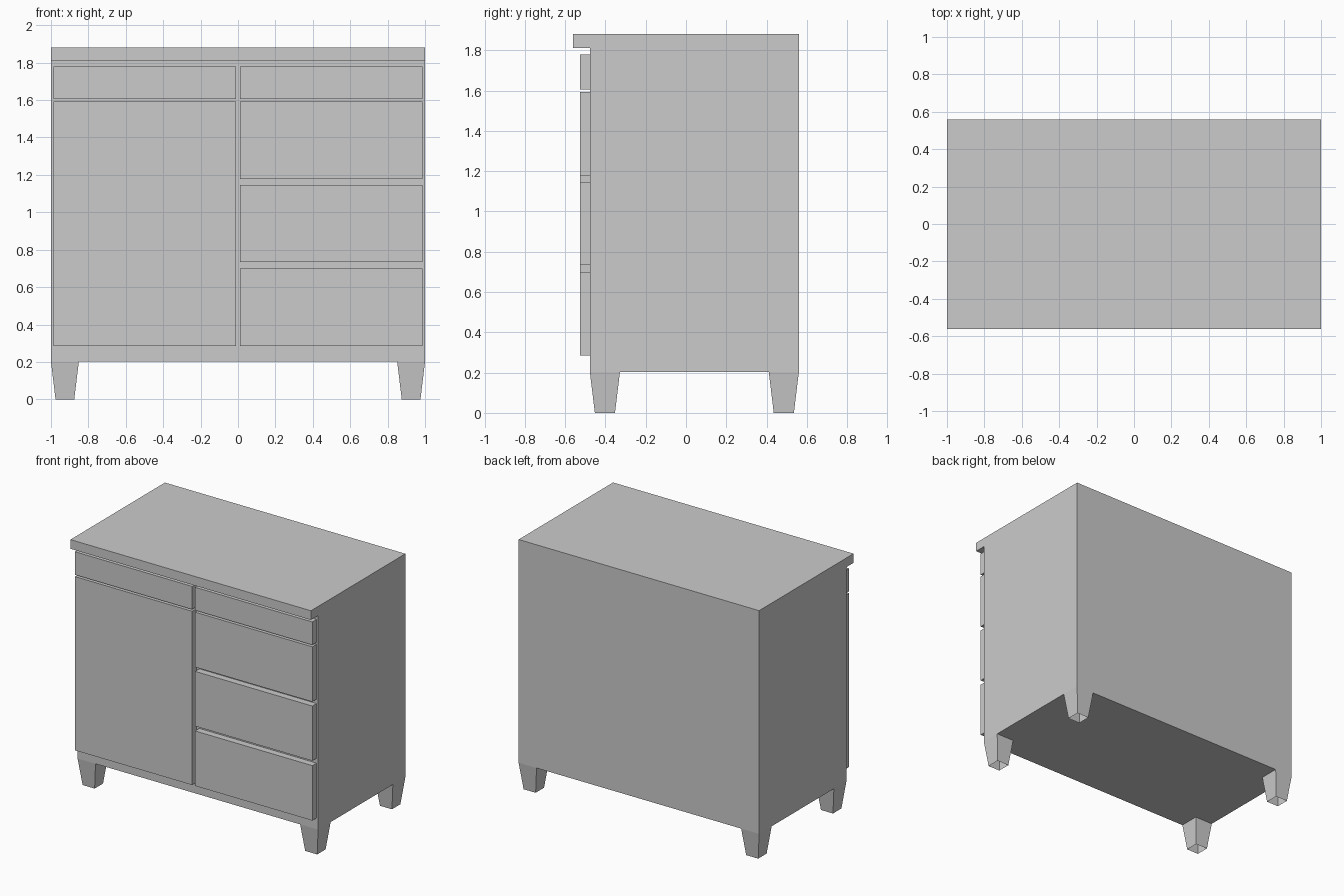
import bpy, bmesh

if "Cube" in bpy.data.objects:
    bpy.data.objects.remove(bpy.data.objects["Cube"])


def make_object(name, bm):
    bmesh.ops.recalc_face_normals(bm, faces=bm.faces)
    mesh = bpy.data.meshes.new(name)
    bm.to_mesh(mesh)
    bm.free()
    obj = bpy.data.objects.new(name, mesh)
    bpy.context.collection.objects.link(obj)
    return obj


def box(name, x0, x1, y0, y1, z0, z1):
    bm = bmesh.new()
    bmesh.ops.create_cube(bm, size=1)
    for v in bm.verts:
        v.co = (x1 if v.co.x > 0 else x0,
                y1 if v.co.y > 0 else y0,
                z1 if v.co.z > 0 else z0)
    return make_object(name, bm)


def leg(name, x, y):
    # tapered hollow foot: wide at the top, open underneath
    bm = bmesh.new()
    bmesh.ops.create_cube(bm, size=1)
    for v in bm.verts:
        half = 0.0745 if v.co.z > 0 else 0.05
        v.co = (x + (half if v.co.x > 0 else -half),
                y + (half if v.co.y > 0 else -half),
                BASE if v.co.z > 0 else 0)
    bmesh.ops.recalc_face_normals(bm, faces=bm.faces)
    bottom = [f for f in bm.faces if f.normal.z < -0.9]
    bmesh.ops.delete(bm, geom=bottom, context='FACES_ONLY')
    return make_object(name, bm)


FRONT, BACK, BASE, TOP = -0.477, 0.56, 0.202, 1.88

# Cabinet body with overhanging top: side profile extruded across the width
profile = [(FRONT, BASE), (BACK, BASE), (BACK, TOP),
           (-0.562, TOP), (-0.562, 1.811), (FRONT, 1.811)]
bm = bmesh.new()
face = bm.faces.new([bm.verts.new((-1, y, z)) for y, z in profile])
new = bmesh.ops.extrude_face_region(bm, geom=[face])['geom']
bmesh.ops.translate(bm, vec=(2, 0, 0),
                    verts=[v for v in new if isinstance(v, bmesh.types.BMVert)])
# the extrusion source face remains as the left end; make sure both ends exist
if not any(all(v.co.x < 0 for v in f.verts) for f in bm.faces):
    bm.faces.new([v for v in bm.verts if v.co.x < 0])
make_object("cabinet_body", bm)

# Left side: shallow drawer over a tall door; right side: four drawers
panels = [("left_top_drawer", -1, 1.606, 1.779),
          ("door", -1, 0.286, 1.592),
          ("right_top_drawer", 1, 1.606, 1.779),
          ("right_upper_drawer", 1, 1.179, 1.592),
          ("right_middle_drawer", 1, 0.735, 1.147),
          ("right_lower_drawer", 1, 0.286, 0.699)]
for name, side, z0, z1 in panels:
    x0, x1 = sorted((side * 0.012, side * 0.987))
    box(name, x0, x1, -0.527, FRONT, z0, z1)

# Four tapered legs, flush with the body corners
for side, sx in (("left", -1), ("right", 1)):
    leg(f"front_{side}_leg", sx * 0.9255, FRONT + 0.0745)
    leg(f"back_{side}_leg", sx * 0.9255, BACK - 0.0745)
